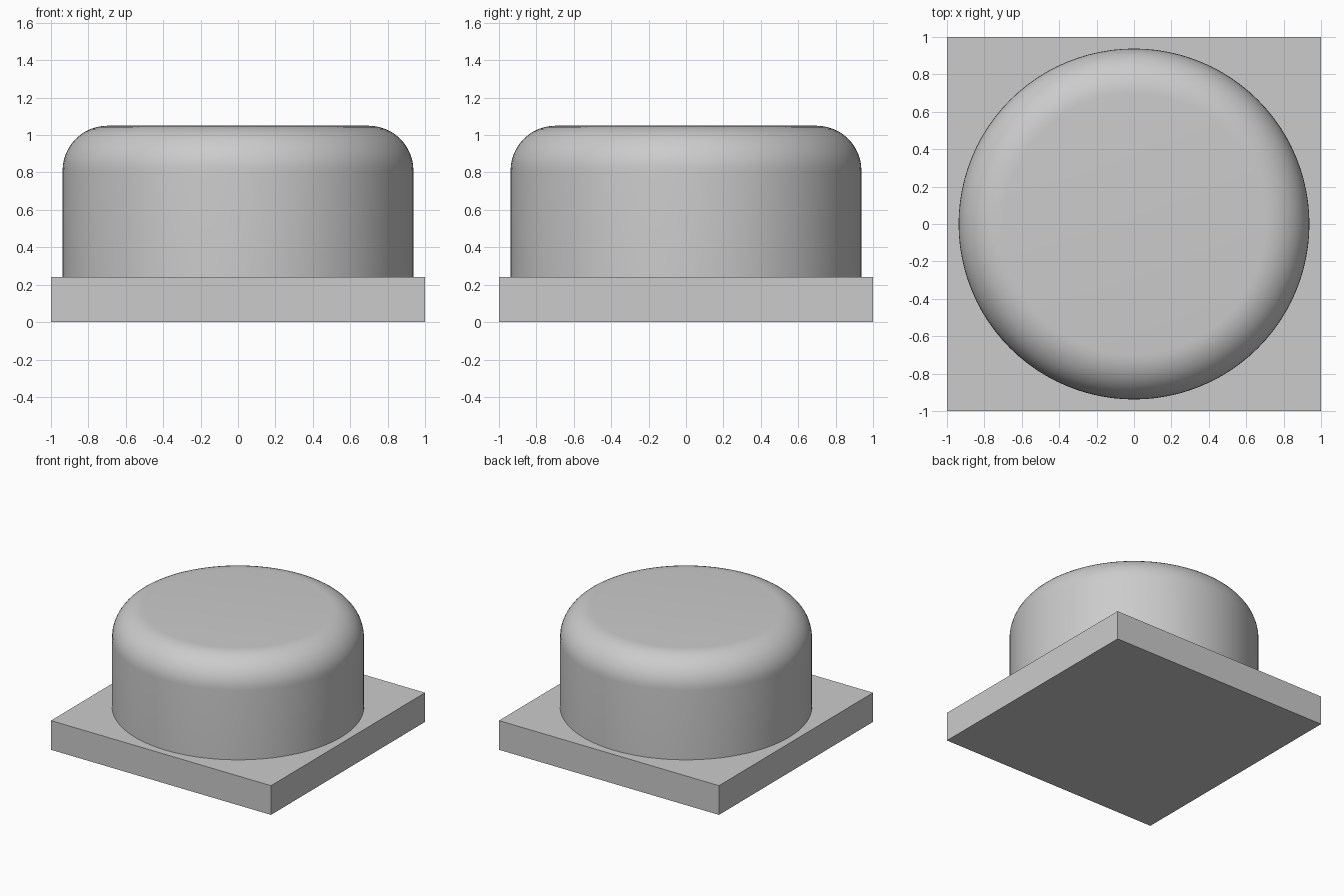
import bpy
import bmesh
import math

default = bpy.data.objects.get("Cube")
if default:
    bpy.data.objects.remove(default, do_unlink=True)

BASE_H = 0.24
TOP_Z = 1.05
RADIUS = 0.938
ROUND = 0.24

# Single grey material
grey = bpy.data.materials.new("light_grey")
grey.use_nodes = True
colour = (0.6, 0.6, 0.6, 1)
grey.diffuse_color = colour
grey.node_tree.nodes["Principled BSDF"].inputs["Base Color"].default_value = colour

# Square base plate
bpy.ops.mesh.primitive_cube_add(size=2, location=(0, 0, BASE_H / 2))
base = bpy.context.object
base.name = "base_plate"
base.scale.z = BASE_H / 2
bpy.ops.object.transform_apply(location=False, rotation=False, scale=True)
base.data.materials.append(grey)

# Round button: a cylinder standing on the plate with a rounded top rim
height = TOP_Z - BASE_H
bpy.ops.mesh.primitive_cylinder_add(vertices=96, radius=RADIUS, depth=height,
                                    location=(0, 0, BASE_H + height / 2))
button = bpy.context.object
button.name = "round_button"
button.data.materials.append(grey)

bm = bmesh.new()
bm.from_mesh(button.data)
rim = [e for e in bm.edges if all(v.co.z > 0 for v in e.verts)]
bmesh.ops.bevel(bm, geom=rim, offset=ROUND, offset_type='OFFSET',
                segments=12, profile=0.5, affect='EDGES')
bm.to_mesh(button.data)
bm.free()
bpy.ops.object.shade_smooth_by_angle(angle=math.radians(30))
